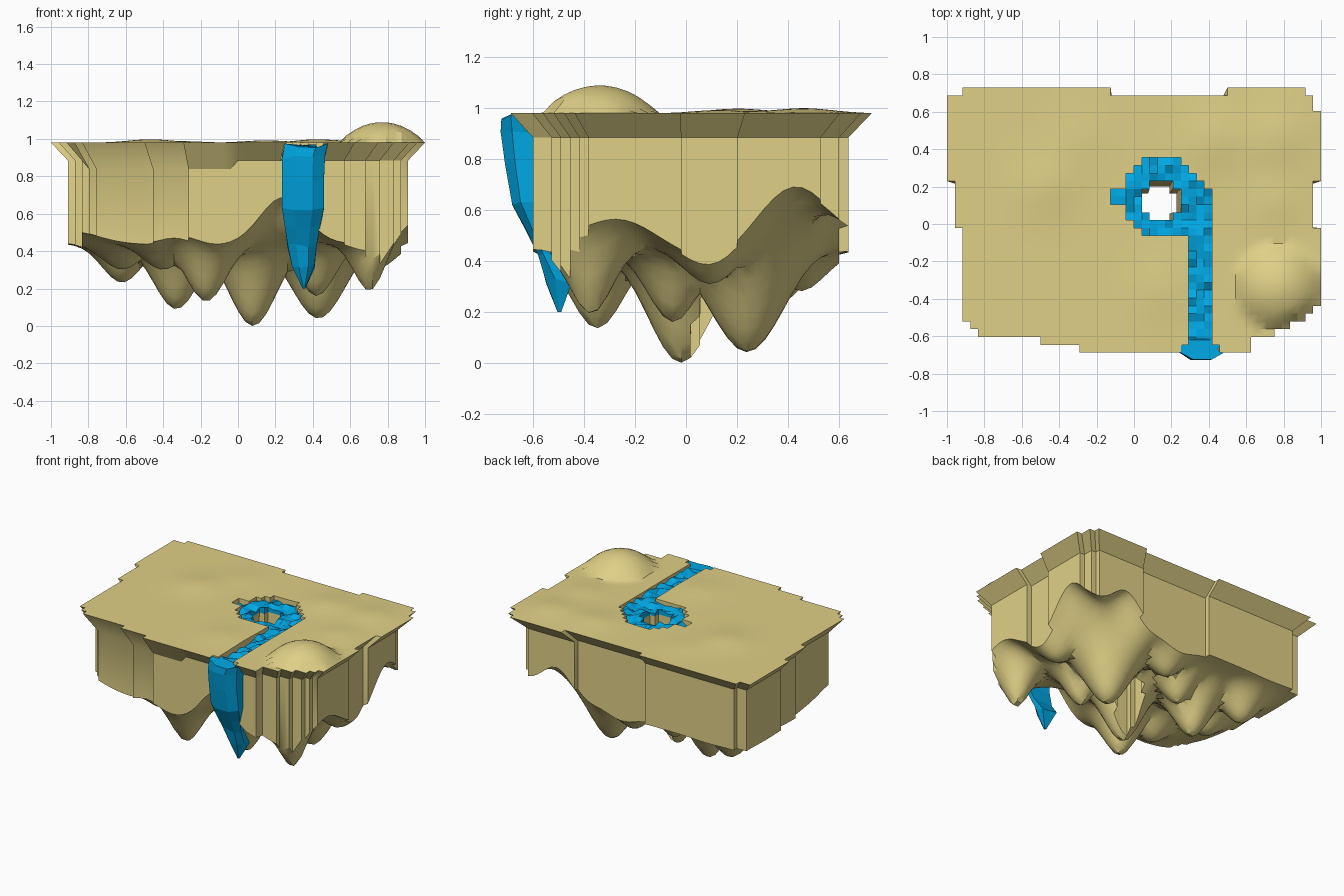
import bpy, bmesh, math, random
from math import exp, hypot

if "Cube" in bpy.data.objects:
    bpy.data.objects.remove(bpy.data.objects["Cube"])

random.seed(4)
H = 2 / 48
NX, NY, Y0 = 48, 35, -0.729
LEVEL, FLOOR = 0.98, 0.92


def material(name, rgb):
    m = bpy.data.materials.new(name)
    m.diffuse_color = (*rgb, 1)
    m.use_nodes = True
    m.node_tree.nodes["Principled BSDF"].inputs["Base Color"].default_value = m.diffuse_color
    return m


ROCK = material("rock", (0.74, 0.63, 0.24))
WATER = material("water", (0.0, 0.40, 0.80))


def finish(name, bm, mat, smooth):
    bmesh.ops.recalc_face_normals(bm, faces=bm.faces[:])
    me = bpy.data.meshes.new(name)
    bm.to_mesh(me)
    bm.free()
    ob = bpy.data.objects.new(name, me)
    bpy.context.collection.objects.link(ob)
    me.materials.append(mat)
    if smooth:
        bpy.ops.object.select_all(action='DESELECT')
        bpy.context.view_layer.objects.active = ob
        ob.select_set(True)
        bpy.ops.object.shade_smooth_by_angle(angle=math.radians(30))
    return ob


# stepped outline of the island
LOW = [(-.88, -.52), (-.84, -.57), (-.5, -.61), (-.3, -.65), (.62, -.70),
       (.75, -.61), (.83, -.57), (.92, -.52), (.96, -.48), (2, -.44)]


def inside(x, y):
    left = -1 if y > .22 else (-.95 if y > -.02 else -.92)
    right = 1 if y > .22 or y < -.02 else .95
    low = next(v for lim, v in LOW if x < lim)
    high = .73
    if abs(x) > .92 or -.13 < x < .49:
        high = .69
    if x > .96:
        high = .62
    return left < x < right and low < y < high


def hole(x, y):
    dx, dy = abs(x - .155), abs(y - .13)
    return dx < .1 and dy < .1 and dx + dy < .14


def channel(x, y):
    dx, dy = abs(x - .18), abs(y - .15)
    ring = dx < .22 and dy < .21 and dx + dy < .34 and x + y < .585
    nub = -.125 < x < 0 and .1 < y < .2
    stream = .29 < x < .415 and y < .12
    mouth = .25 < x < .475 and y < -.65
    return (ring or nub or stream or mouth) and not hole(x, y)


def kind(i, j):
    x, y = -1 + (i + .5) * H, Y0 + (j + .5) * H
    if not (0 <= i < NX and 0 <= j < NY) or not inside(x, y):
        return 'out'
    return 'hole' if hole(x, y) else 'F' if channel(x, y) else 'T'


# soft swells and the round hill on the ground
SWELLS = [(-.47, .2, .018, .16), (.42, .45, .018, .15), (.15, -.35, .012, .16),
          (.76, .46, .02, .16), (.76, .12, .012, .13), (-.3, .45, .008, .15)]


def ground(i, j):
    if any(kind(i - a, j - b) == 'out' for a in (0, 1) for b in (0, 1)):
        return LEVEL
    x, y = -1 + i * H, Y0 + j * H
    z = LEVEL + sum(h * exp(-(hypot(x - a, y - b) / s) ** 2) for a, b, h, s in SWELLS
                    if hypot(x - a, y - b) < 2 * s)
    r = hypot(x - .77, y + .34) / .23
    return z + .11 * max(0, 1 - r * r) ** .9


# hanging rock spikes: x, y, tip height, radius
SPIKES = [(.08, -.02, 0, .18), (.43, .24, .04, .2), (-.33, .2, .09, .17),
          (-.17, -.35, .13, .15), (-.62, .36, .23, .15), (.71, -.37, .15, .12),
          (.42, -.05, .16, .14), (-.62, 0, .3, .15), (-.12, .3, .22, .14),
          (.75, .1, .3, .15), (-.4, -.3, .3, .15), (.1, .45, .28, .14)]
ARCHES = [(.95, .43, .26, .2), (.24, -.62, .25, .17), (.95, -.3, .14, .22),
          (.6, .64, .22, .17), (-.3, -.62, .05, .15), (-.9, -.5, .07, .2)]


def underside(x, y):
    base = .44 + sum(h * exp(-(hypot(x - a, y - b) / s) ** 2) for a, b, h, s in ARCHES)
    drop = max((.44 - t) * exp(-(hypot(x - a, y - b) / s) ** 2) for a, b, t, s in SPIKES)
    return max(0, base - drop)


# island: ground, sunken channel, flared rim, cliff, spiky underside
bm = bmesh.new()
cache = {}


def vert(i, j, lev):
    if (i, j, lev) not in cache:
        x, y = -1 + i * H, Y0 + j * H
        sx, sy = x * .91, y * .875
        rim = .885 - (.045 if y < 0 and -.9 < x < 0 else 0)
        co = {'T': lambda: (x, y, ground(i, j)), 'F': lambda: (x, y, FLOOR),
              'R': lambda: (sx, sy, rim), 'B': lambda: (sx, sy, underside(sx, sy))}[lev]()
        cache[i, j, lev] = bm.verts.new(co)
    return cache[i, j, lev]


def wall(a, b, l0, l1):
    bm.faces.new([vert(*a, l0), vert(*b, l0), vert(*b, l1), vert(*a, l1)])


for i in range(NX):
    for j in range(NY):
        k = kind(i, j)
        if k not in 'TF':
            continue
        corners = [(i, j), (i + 1, j), (i + 1, j + 1), (i, j + 1)]
        bm.faces.new([vert(*c, k) for c in corners])
        bm.faces.new([vert(*c, 'B') for c in reversed(corners)])
        for n, (di, dj) in enumerate([(0, -1), (1, 0), (0, 1), (-1, 0)]):
            a, b = corners[n], corners[(n + 1) % 4]
            other = kind(i + di, j + dj)
            if other == 'out':
                wall(a, b, k, 'R')
                wall(a, b, 'R', 'B')
            elif other == 'hole':
                wall(a, b, k, 'B')
            elif k == 'T' and other == 'F':
                wall(a, b, 'T', 'F')
finish("floating_island", bm, ROCK, True)

# choppy water in the ring and stream
bm = bmesh.new()
wet = {}


def ripple(i, j):
    if (i, j) not in wet:
        wet[i, j] = bm.verts.new((-1 + i * H, Y0 + j * H, .952 + random.uniform(-.018, .018)))
    return wet[i, j]


for i in range(NX):
    for j in range(NY):
        if kind(i, j) == 'F':
            bm.faces.new([ripple(*c) for c in [(i, j), (i + 1, j), (i + 1, j + 1), (i, j + 1)]])
edges = [e for e in bm.edges if e.is_boundary]
skirt = bmesh.ops.extrude_edge_only(bm, edges=edges)['geom']
for v in skirt:
    if isinstance(v, bmesh.types.BMVert):
        v.co.z = FLOOR
finish("stream_water", bm, WATER, False)

# waterfall: faceted loft; z, left, right, front, back
FALL = [(.965, .25, .48, -.725, -.62), (.90, .235, .465, -.728, -.60), (.78, .235, .46, -.71, -.60),
        (.63, .235, .46, -.682, -.59), (.53, .25, .44, -.63, -.57), (.43, .265, .42, -.58, -.53),
        (.32, .29, .41, -.55, -.45), (.20, .345, .36, -.505, -.49)]
bm = bmesh.new()
rings = []
for z, l, r, f, b in FALL:
    w, m = r - l, f + (b - f) * .35
    pts = [(l, b), (l, m), (l + .3 * w, f), (l + .72 * w, f), (r, m), (r, b)]
    rings.append([bm.verts.new((x, y, z + random.uniform(-.012, .012) * (z > .2))) for x, y in pts])
for p, q in zip(rings, rings[1:]):
    for n in range(6):
        m = (n + 1) % 6
        bm.faces.new([p[n], p[m], q[m], q[n]])
bm.faces.new(rings[0])
bm.faces.new(rings[-1])
finish("waterfall", bm, WATER, False)
